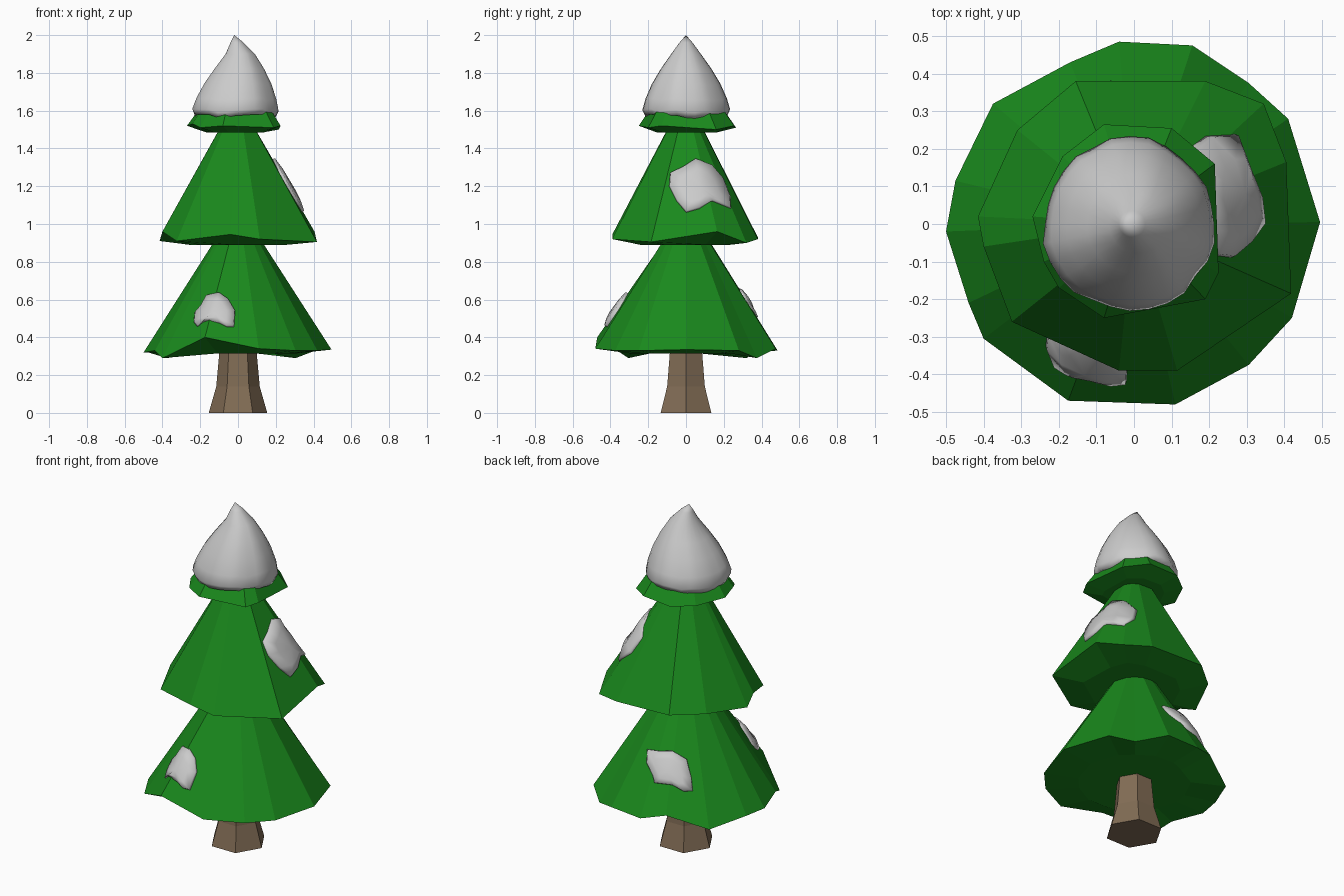
import bpy, bmesh, math, random
from mathutils import Vector
from mathutils.bvhtree import BVHTree

if "Cube" in bpy.data.objects:
    bpy.data.objects.remove(bpy.data.objects["Cube"])

random.seed(4)


def material(name, rgb):
    m = bpy.data.materials.new(name)
    m.diffuse_color = (*rgb, 1)
    m.use_nodes = True
    m.node_tree.nodes["Principled BSDF"].inputs["Base Color"].default_value = m.diffuse_color
    return m


GREEN = material("needles", (0.01, 0.25, 0.012))
BROWN = material("bark", (0.22, 0.15, 0.09))


def loft(name, rings, start=None, end=None, mat=None, smooth=False):
    """Skin rings of points; each end closes with a point fan or a flat cap."""
    bm = bmesh.new()
    loops = [[bm.verts.new(p) for p in ring] for ring in rings]
    n = len(loops[0])
    for a, b in zip(loops, loops[1:]):
        for i in range(n):
            j = (i + 1) % n
            bm.faces.new((a[i], a[j], b[j], b[i]))
    for loop, tip in ((loops[0], start), (loops[-1], end)):
        if tip is None:
            bm.faces.new(loop)
        else:
            c = bm.verts.new(tip)
            for i in range(n):
                bm.faces.new((loop[i], loop[(i + 1) % n], c))
    bmesh.ops.recalc_face_normals(bm, faces=bm.faces)
    for f in bm.faces:
        f.smooth = smooth
    me = bpy.data.meshes.new(name)
    bm.to_mesh(me)
    tree = BVHTree.FromBMesh(bm)
    bm.free()
    ob = bpy.data.objects.new(name, me)
    bpy.context.collection.objects.link(ob)
    if mat:
        me.materials.append(mat)
    return tree


def circle(r, z, n, cx=0):
    return [(cx + r * math.cos(math.tau * i / n), r * math.sin(math.tau * i / n), z)
            for i in range(n)]


# Flared six-sided trunk
loft("trunk", [circle(r, z, 6) for r, z in ((0.155, 0), (0.115, 0.14), (0.095, 0.36))],
     mat=BROWN)


# Foliage tiers: irregular rim, shallow underside, sloping sides
def tier(name, rim, under_z, top_r, top_z):
    top = []
    for x, y, z in rim:
        k = top_r / math.hypot(x, y)
        top.append((x * k, y * k, top_z))
    under = [(x * 0.62, y * 0.62, under_z) for x, y, z in rim]
    return loft(name, [under, rim, top], start=(0, 0, under_z), mat=GREEN)


lower = tier("lower_foliage", [
    (-.04, .485, .33), (.155, .475, .34), (.305, .375, .29), (.41, .28, .33),
    (.495, .005, .335), (.42, -.25, .33), (.305, -.375, .33), (.11, -.48, .34),
    (-.175, -.47, .40), (-.4, -.305, .29), (-.44, -.21, .33), (-.5, -.02, .32),
    (-.475, .115, .32), (-.375, .32, .29), (-.17, .43, .36)], 0.315, 0.125, 0.91)
middle = tier("middle_foliage", [
    (-.155, .38, .93), (.19, .38, .92), (.345, .32, .90), (.405, .165, .96),
    (.418, -.185, .905), (.115, -.39, .92), (-.04, -.39, .945), (-.325, -.26, .91),
    (-.4, -.06, .96), (-.415, .02, .91), (-.31, .25, .93)], 0.89, 0.1, 1.5)
tier("upper_foliage", [
    (-.08, .265, 1.51), (.1, .255, 1.52), (.215, .16, 1.5), (.225, -.13, 1.52),
    (.19, -.2, 1.51), (-.08, -.25, 1.52), (-.2, -.17, 1.51), (-.24, -.1, 1.53),
    (-.27, .02, 1.52), (-.19, .18, 1.51)], 1.485, 0.01, 1.88)

# Snow cap with a wavy hem
N = 28
wave = [random.uniform(-0.014, 0.014) for _ in range(N)]
profile = ((.15, 1.58, -.01, 1), (.215, 1.57, -.012, 1), (.229, 1.60, -.012, .8),
           (.214, 1.66, -.008, .5), (.18, 1.74, 0, .4), (.133, 1.82, .008, .3),
           (.078, 1.90, .012, .1), (.035, 1.96, -.005, 0))
cap = []
for r, z, cx, k in profile:
    cap.append([(x * (1 + wave[i] * 3 * k), y * (1 + wave[i] * 3 * k), pz + wave[i] * k)
                for i, (x, y, pz) in enumerate(circle(r, z, N, cx))])
loft("snow_cap", cap, start=(-.01, 0, 1.6), end=(-.02, 0, 2.0), smooth=True)


# Snow patches: an outline projected on a tier along direction n, then puffed up
def patch(name, tree, angle, outline):
    n = Vector((math.cos(angle), math.sin(angle), 0))
    side = Vector((-n.y, n.x, 0))
    cu = sum(p[0] for p in outline) / len(outline)
    cz = sum(p[1] for p in outline) / len(outline)

    def place(u, z, lift):
        hit, normal, _, _ = tree.ray_cast(n * 2 + side * u + Vector((0, 0, z)), -n)
        return hit + (n * 0.85 + Vector((0, 0, 0.5))) * lift

    rings = [[place(cu + (u - cu) * s, cz + (z - cz) * s, lift) for u, z in outline]
             for s, lift in ((0.9, -.015), (1, -.003), (.97, .014), (.6, .022))]
    loft(name, rings, start=place(cu, cz, -.015), end=place(cu, cz, .024), smooth=True)


patch("front_snow_patch", lower, -math.pi / 2, [
    (-.23, .53), (-.235, .48), (-.215, .455), (-.185, .48), (-.1, .475), (-.06, .455),
    (-.02, .455), (-.015, .54), (-.05, .6), (-.1, .635), (-.17, .62), (-.2, .565)])
patch("right_snow_patch", middle, 0, [
    (-.09, 1.2), (-.05, 1.12), (0, 1.06), (.07, 1.08), (.14, 1.12), (.19, 1.1),
    (.24, 1.08), (.235, 1.15), (.2, 1.24), (.14, 1.31), (.05, 1.345), (-.02, 1.3),
    (-.085, 1.27)])
patch("back_snow_patch", lower, math.radians(120), [
    (-.19, .64), (-.19, .58), (-.15, .53), (-.14, .5), (-.04, .5), (.02, .47),
    (.07, .47), (.06, .53), (.03, .62), (-.05, .66), (-.12, .65)])
